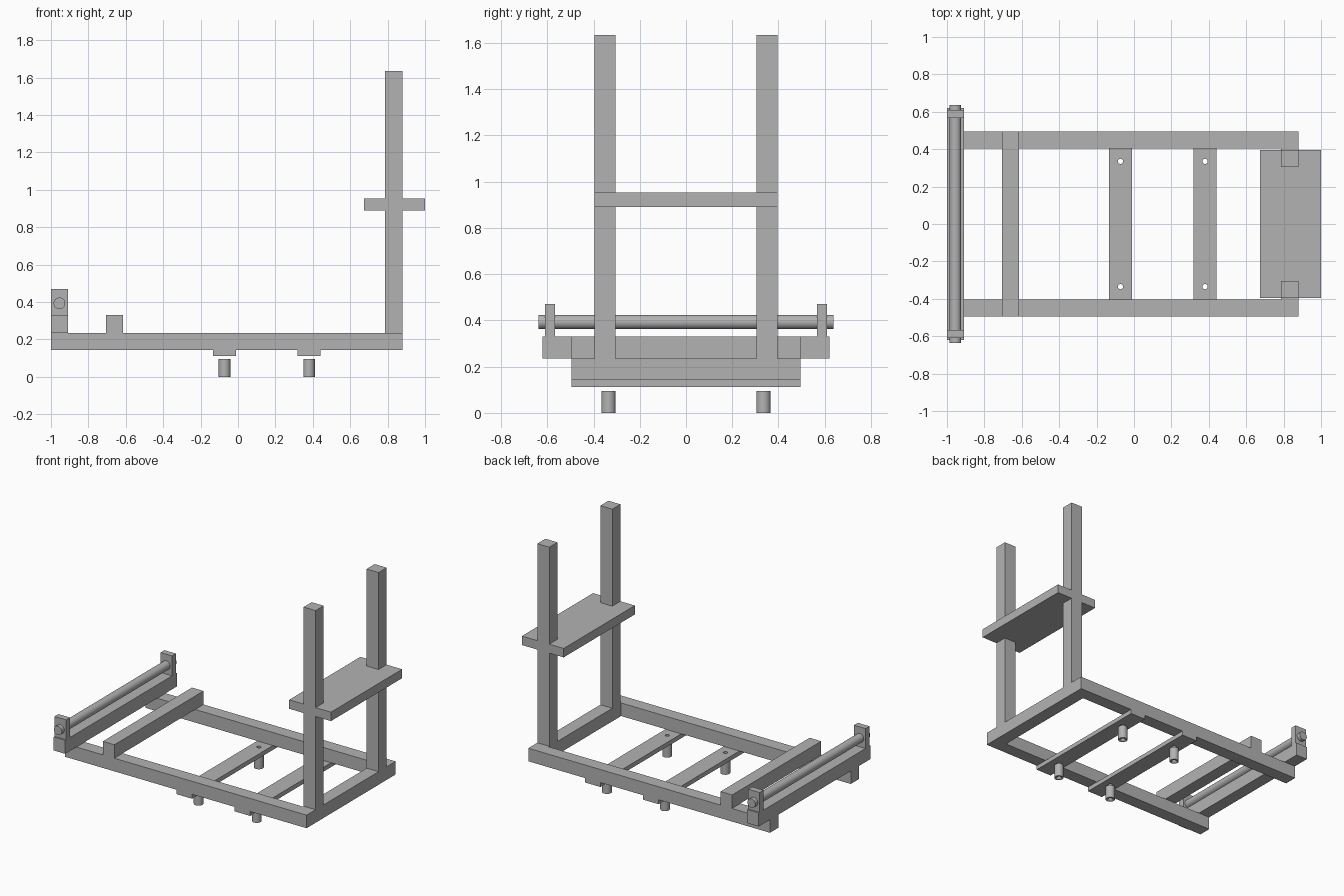
import bpy

old = bpy.data.objects.get("Cube")
if old:
    bpy.data.objects.remove(old, do_unlink=True)

grey = bpy.data.materials.new("steel grey")
grey.use_nodes = True
colour = (0.45, 0.45, 0.45, 1)
grey.diffuse_color = colour
grey.node_tree.nodes["Principled BSDF"].inputs["Base Color"].default_value = colour


def box(name, x, y, z):
    """Box from (low, high) pairs on each axis."""
    spans = (x, y, z)
    bpy.ops.mesh.primitive_cube_add(size=1)
    ob = bpy.context.object
    ob.name = name
    for v in ob.data.vertices:
        v.co = [lo if c < 0 else hi for c, (lo, hi) in zip(v.co, spans)]
    ob.data.materials.append(grey)
    return ob


def rod(name, centre, radius, length, rotation=(0, 0, 0)):
    bpy.ops.mesh.primitive_cylinder_add(vertices=32, radius=radius, depth=length,
                                        location=centre, rotation=rotation)
    ob = bpy.context.object
    ob.name = name
    ob.data.materials.append(grey)
    bpy.ops.object.shade_smooth_by_angle()
    return ob


def drill(ob, centre, radius):
    """Cut a vertical through hole."""
    cutter = rod("drill", centre, radius, 0.5)
    cutter.hide_render = True
    mod = ob.modifiers.new("hole", "BOOLEAN")
    mod.operation = "DIFFERENCE"
    mod.solver = "EXACT"
    mod.object = cutter
    bpy.ops.object.select_all(action="DESELECT")
    bpy.context.view_layer.objects.active = ob
    ob.select_set(True)
    bpy.ops.object.modifier_apply(modifier=mod.name)
    bpy.data.objects.remove(cutter, do_unlink=True)


def mirrored(side, lo, hi):
    return tuple(sorted((side * lo, side * hi)))


rail_z = (0.143, 0.235)
upper_z = (0.235, 0.33)
back_x = (-1, -0.91)
post_x = (0.787, 0.88)

# Paired frame parts
for side, label in ((1, "left"), (-1, "right")):
    box("side_rail_" + label, (-1, 0.88), mirrored(side, 0.403, 0.495), rail_z)
    box("post_" + label, post_x, mirrored(side, 0.305, 0.395), (0.235, 1.635))
    box("roller_bracket_" + label, back_x, mirrored(side, 0.567, 0.61), (0.33, 0.47))

# Cross members and shelf
box("end_beam", post_x, (-0.403, 0.403), rail_z)
box("roller_beam", back_x, (-0.62, 0.62), upper_z)
box("cross_beam", (-0.705, -0.615), (-0.495, 0.495), upper_z)
box("shelf", (0.675, 1), (-0.395, 0.395), (0.89, 0.953))

# Roller
rod("roller", (-0.955, 0, 0.393), 0.031, 1.275, (1.5708, 0, 0))

# Drilled floor plates with hollow feet below
for label, centre_x in (("rear", -0.072), ("fore", 0.38)):
    plate = box("plate_" + label, (centre_x - 0.061, centre_x + 0.061),
                (-0.495, 0.495), (0.112, 0.143))
    for side, hand in ((1, "left"), (-1, "right")):
        y = side * 0.335
        drill(plate, (centre_x, y, 0.1), 0.014)
        foot = rod("foot_" + label + "_" + hand, (centre_x, y, 0.0475), 0.031, 0.095)
        drill(foot, (centre_x, y, 0.1), 0.018)
